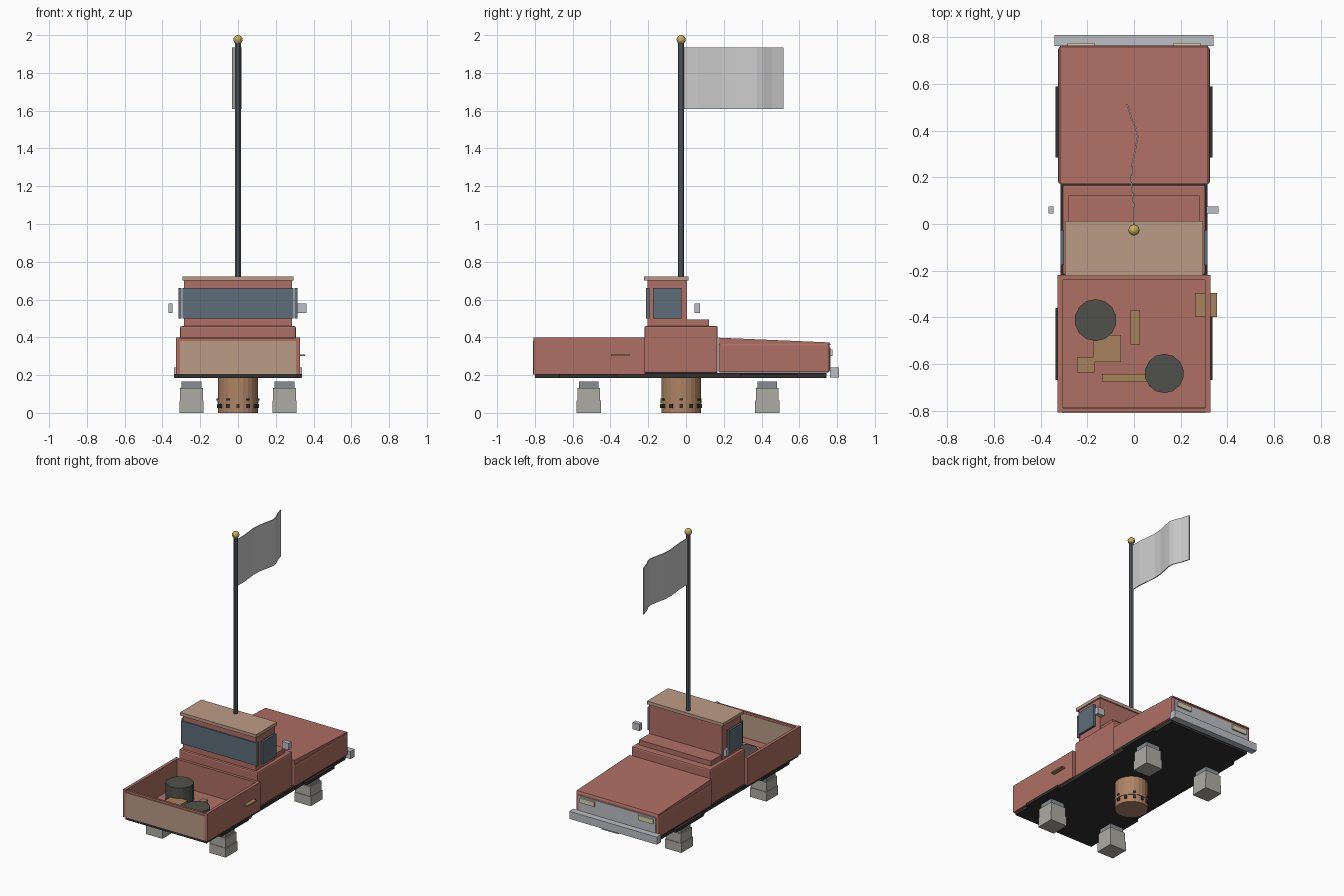
import bpy, bmesh, math

if "Cube" in bpy.data.objects:
    bpy.data.objects.remove(bpy.data.objects["Cube"])

def mat(name, c):
    m = bpy.data.materials.new(name)
    m.diffuse_color = (*c, 1)
    m.use_nodes = True
    m.node_tree.nodes["Principled BSDF"].inputs["Base Color"].default_value = m.diffuse_color
    return m

RED = mat("faded_red", (0.43, 0.16, 0.13))
TAN = mat("rusty_tan", (0.50, 0.33, 0.24))
GLASS = mat("dusty_glass", (0.11, 0.15, 0.19))
DARK = mat("dark_metal", (0.03, 0.03, 0.028))
BARREL = mat("barrel_grey", (0.08, 0.08, 0.07))
WOOD = mat("wood", (0.38, 0.22, 0.11))
COPPER = mat("copper_brown", (0.42, 0.23, 0.13))
GOLD = mat("gold", (0.6, 0.43, 0.12))
CREAM = mat("lamp_cream", (0.7, 0.65, 0.45))
STONE = mat("concrete", (0.42, 0.41, 0.37))
CAP = mat("block_cap", (0.25, 0.27, 0.3))
CHROME = mat("trim_grey", (0.5, 0.52, 0.56))
POLE = mat("pole_grey", (0.12, 0.14, 0.16))

def finish(name, bm, m=None):
    bmesh.ops.recalc_face_normals(bm, faces=bm.faces)
    me = bpy.data.meshes.new(name)
    bm.to_mesh(me)
    bm.free()
    ob = bpy.data.objects.new(name, me)
    bpy.context.collection.objects.link(ob)
    if m:
        me.materials.append(m)
    return ob

def box(name, x, y, z, m=None, bevel=0):
    """Box from (min, max) ranges on each axis."""
    bm = bmesh.new()
    bmesh.ops.create_cube(bm, size=1)
    for v in bm.verts:
        v.co = [r[0] if c < 0 else r[1] for c, r in zip(v.co, (x, y, z))]
    ob = finish(name, bm, m)
    if bevel:
        b = ob.modifiers.new("bevel", 'BEVEL')
        b.width, b.segments = bevel, 2
    return ob

def cyl(name, x, y, z, r, m=None, sides=12, r2=None):
    bm = bmesh.new()
    bmesh.ops.create_cone(bm, cap_ends=True, segments=sides, radius1=r,
                          radius2=r if r2 is None else r2, depth=z[1] - z[0])
    bmesh.ops.translate(bm, verts=bm.verts, vec=(x, y, (z[0] + z[1]) / 2))
    return finish(name, bm, m)

def extrude(name, pts, lo, hi, axis, m=None):
    """Closed profile swept along x (points are y,z) or z (points are x,y)."""
    bm = bmesh.new()
    put = (lambda p, h: (h, *p)) if axis == 'x' else (lambda p, h: (*p, h))
    a = [bm.verts.new(put(p, lo)) for p in pts]
    b = [bm.verts.new(put(p, hi)) for p in pts]
    bm.faces.new(a)
    bm.faces.new(b)
    for i in range(len(pts)):
        j = (i + 1) % len(pts)
        bm.faces.new((a[i], a[j], b[j], b[i]))
    return finish(name, bm, m)

# Chassis and wheel arch strips
box("chassis", (-.315, .315), (-.80, .745), (.185, .21), DARK)
for s, side in ((-1, "left"), (1, "right")):
    x = tuple(sorted((s * .30, s * .336)))
    box(f"rear_arch_{side}", x, (-.67, -.36), (.185, .205), DARK)
    box(f"front_arch_{side}", x, (.285, .59), (.185, .205), DARK)

# Cargo bed
box("bed_floor", (-.325, .325), (-.80, -.22), (.203, .213), RED)
for s, side in ((-1, "left"), (1, "right")):
    box(f"bed_wall_{side}", tuple(sorted((s * .305, s * .327))), (-.808, -.218), (.203, .398), RED)
box("bed_front_wall", (-.306, .306), (-.24, -.218), (.203, .398), RED)
box("tailgate", (-.306, .306), (-.81, -.787), (.203, .38), TAN)
box("tailgate_rail", (-.306, .306), (-.805, -.79), (.38, .395), RED)

# Cab
box("cab_body", (-.307, .307), (-.22, .168), (.21, .46), RED, .01)
box("cab_cabin", (-.285, .285), (-.205, .005), (.45, .70), RED)
box("cab_cowl", (-.28, .28), (0, .122), (.455, .495), RED)
box("cab_roof", (-.295, .295), (-.222, .013), (.70, .722), TAN)
box("rear_window", (-.295, .295), (-.213, -.193), (.50, .66), GLASS)
for s, side in ((-1, "left"), (1, "right")):
    box(f"side_window_{side}", tuple(sorted((s * .300, s * .315))), (-.175, -.025), (.50, .66), GLASS)
box("mirror_left", (-.367, -.346), (.045, .075), (.53, .578), CHROME)
box("mirror_right", (.310, .363), (.045, .075), (.53, .578), CHROME)

# Hood, grille, lamps and bumper
box("engine_bay", (-.325, .325), (.172, .76), (.213, .367), RED, .01)
extrude("hood", [(.172, .36), (.172, .398), (.76, .373), (.765, .36)], -.318, .318, 'x', RED)
box("grille", (-.30, .30), (.74, .766), (.225, .345), CHROME)
for s, side in ((-1, "left"), (1, "right")):
    box(f"headlight_{side}", tuple(sorted((s * .17, s * .285))), (.76, .776), (.302, .335), CREAM)
box("bumper", (-.34, .34), (.763, .81), (.187, .24), CHROME)

# Concrete support blocks under each corner
for sx in (-1, 1):
    for cy in (-.515, .43):
        n = ("left" if sx < 0 else "right") + ("_rear" if cy < 0 else "_front")
        cx = sx * .246
        for part, h, z, m in (("base", .064, (0, .065), STONE),
                              ("block", .060, (.065, .132), STONE),
                              ("cap", .052, (.132, .165), CAP)):
            box(f"support_{part}_{n}", (cx - h, cx + h), (cy - h, cy + h), z, m)

# Central pedestal with band and bolts
PY = -.026
cyl("pedestal", 0, PY, (0, .195), .105, COPPER, 24)
cyl("pedestal_band", 0, PY, (.052, .075), .108, COPPER, 24)
for i in range(12):
    a = i * math.tau / 12
    for z, r in ((.036, .106), (.07, .108)):
        if z > .05 and i % 2:
            continue
        b = box("pedestal_bolt", (-.005, .005), (-.009, .009), (-.011, .011) if z < .05 else (-.005, .005), DARK)
        b.location = (r * math.cos(a), PY + r * math.sin(a), z)
        b.rotation_euler.z = a

# Cargo: barrels and planks
cyl("barrel_tall", -.165, -.412, (.21, .338), .09, BARREL, 14)
cyl("barrel_rear", .13, -.641, (.21, .335), .084, BARREL, 14)
planks = [(-.015, .025, -.517, -.37, .213, .25), (-.175, -.055, -.592, -.475, .213, .265),
          (-.245, -.17, -.637, -.572, .213, .26), (-.135, .06, -.677, -.643, .213, .24),
          (.262, .355, -.398, -.296, .30, .309)]
for i, p in enumerate(planks):
    box(f"plank_{i + 1}", p[0:2], p[2:4], p[4:6], WOOD)

# Flagpole, finial and waving flag
cyl("flagpole", 0, PY, (.70, 1.965), .0155, POLE, 10)
bm = bmesh.new()
bmesh.ops.create_uvsphere(bm, u_segments=12, v_segments=8, radius=.024)
bmesh.ops.translate(bm, verts=bm.verts, vec=(0, PY, 1.976))
finish("finial", bm, GOLD)
path = [(0, -.012), (.001, .06), (-.006, .13), (-.012, .19), (-.008, .256),
        (.006, .32), (.016, .376), (.008, .41), (-.012, .455), (-.03, .515)]
t = .003
extrude("flag", [(x - t, y) for x, y in path] + [(x + t, y) for x, y in reversed(path)],
        1.61, 1.935, 'z')
